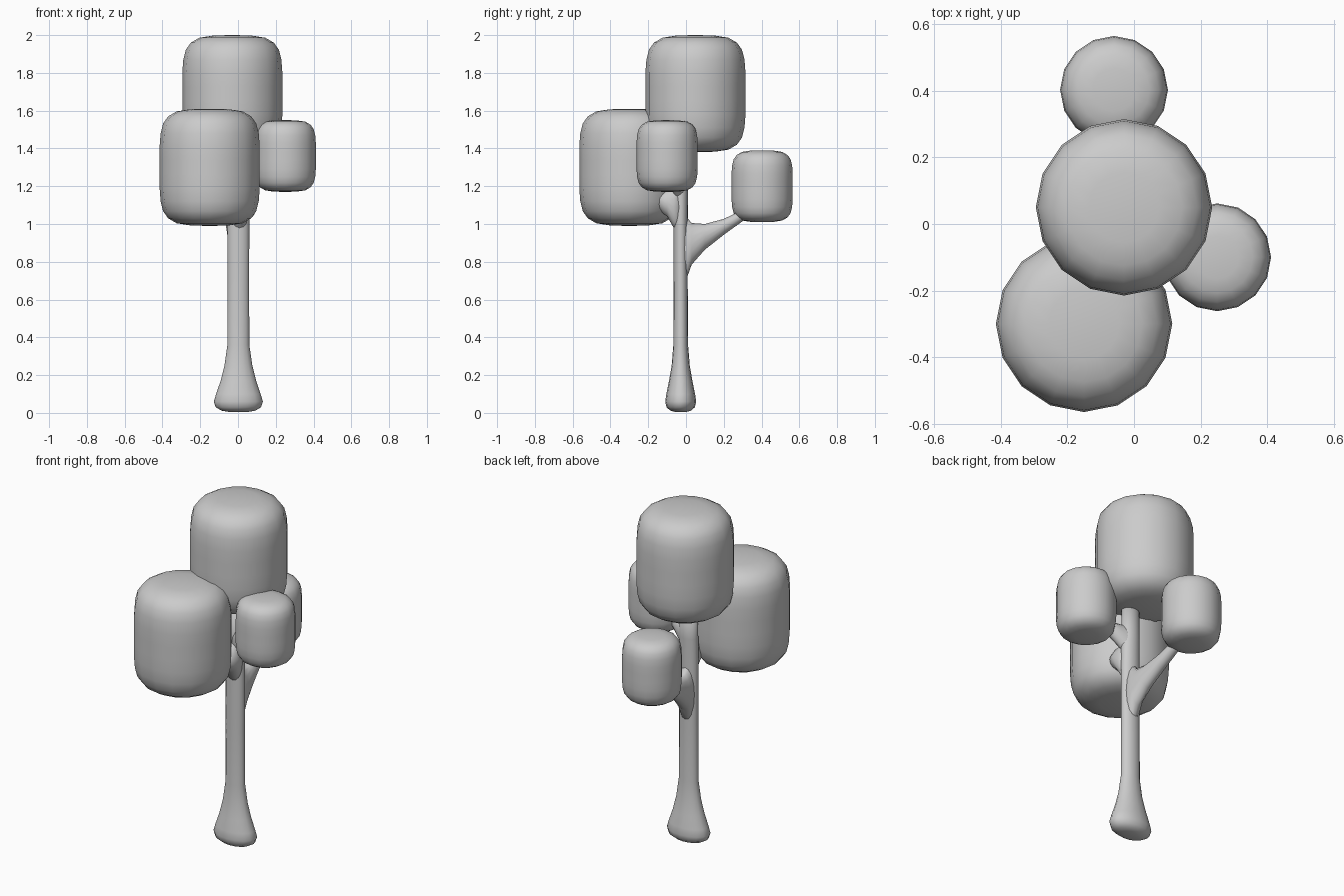
import bpy, bmesh, math
from mathutils import Vector


def make_object(name, bm):
    bmesh.ops.recalc_face_normals(bm, faces=bm.faces)
    for f in bm.faces:
        f.smooth = True
    me = bpy.data.meshes.new(name)
    bm.to_mesh(me)
    bm.free()
    ob = bpy.data.objects.new(name, me)
    bpy.context.collection.objects.link(ob)
    return ob


def loft(name, rings, sides=16):
    """Skin a tube through elliptical rings given as (centre, u half-axis, v half-axis)."""
    bm = bmesh.new()
    loops = []
    for c, u, v in rings:
        c, u, v = Vector(c), Vector(u), Vector(v)
        loops.append([bm.verts.new(c + u * math.cos(a) + v * math.sin(a))
                      for a in (2 * math.pi * i / sides for i in range(sides))])
    for a, b in zip(loops, loops[1:]):
        for i in range(sides):
            j = (i + 1) % sides
            bm.faces.new((a[i], a[j], b[j], b[i]))
    bm.faces.new(loops[0])
    bm.faces.new(loops[-1])
    return make_object(name, bm)


# Foliage: rounded 16-sided drums, same proportions at two sizes
HALF_PROFILE = [(0.08, 1.0), (0.4, 0.99), (0.66, 0.955), (0.83, 0.87), (0.93, 0.75),
                (0.98, 0.58), (1.0, 0.36), (1.0, 0.12)]  # radius, height fractions


def foliage(name, x, y, z, r, h):
    profile = [(a, -b) for a, b in HALF_PROFILE] + HALF_PROFILE[::-1]
    loft(name, [((x, y, z + b * h), (a * r, 0, 0), (0, a * r, 0)) for a, b in profile])


foliage("foliage_top", -0.03, 0.05, 1.69, 0.265, 0.31)
foliage("foliage_front", -0.15, -0.30, 1.30, 0.265, 0.31)
foliage("foliage_right", 0.25, -0.10, 1.36, 0.162, 0.19)
foliage("foliage_back", -0.06, 0.403, 1.20, 0.162, 0.19)

# Trunk with a flared, rounded foot: z, x half-width, y half-width
trunk = [(0.005, 0.05, 0.03), (0.012, 0.09, 0.055), (0.03, 0.12, 0.075), (0.06, 0.13, 0.082),
         (0.10, 0.118, 0.076), (0.17, 0.094, 0.062), (0.25, 0.074, 0.048), (0.36, 0.058, 0.039),
         (0.70, 0.057, 0.037), (1.0, 0.058, 0.037), (1.2, 0.056, 0.04), (1.43, 0.05, 0.045)]
loft("trunk", [((0.002, -0.028, z), (a, 0, 0), (0, b, 0)) for z, a, b in trunk])


# Branches: rings stay upright so they flare where they meet the trunk
def branch_y(name, stations):
    loft(name, [((x, y, z), (hx, 0, 0), (0, 0, hz)) for x, y, z, hx, hz in stations])


branch_y("back_branch", [
    (0, -0.03, 0.87, 0.045, 0.19), (0, 0.005, 0.875, 0.05, 0.16), (0, 0.03, 0.895, 0.05, 0.11),
    (-0.01, 0.10, 0.932, 0.045, 0.068), (-0.025, 0.20, 0.985, 0.038, 0.042),
    (-0.04, 0.30, 1.045, 0.03, 0.03), (-0.05, 0.37, 1.09, 0.02, 0.022)])
branch_y("front_branch", [
    (0.005, -0.03, 1.09, 0.05, 0.14), (0.008, -0.065, 1.09, 0.055, 0.11),
    (0.01, -0.10, 1.11, 0.057, 0.07), (0.0, -0.14, 1.12, 0.052, 0.05),
    (-0.02, -0.165, 1.13, 0.035, 0.03)])

# Right branch, hidden mostly behind the foliage
loft("right_branch", [((x, y, z), (0, hy, 0), (0, 0, hz)) for x, y, z, hy, hz in [
    (0.0, -0.03, 1.20, 0.036, 0.11), (0.05, -0.04, 1.215, 0.038, 0.07),
    (0.11, -0.06, 1.25, 0.034, 0.042), (0.20, -0.09, 1.30, 0.025, 0.028)]])
